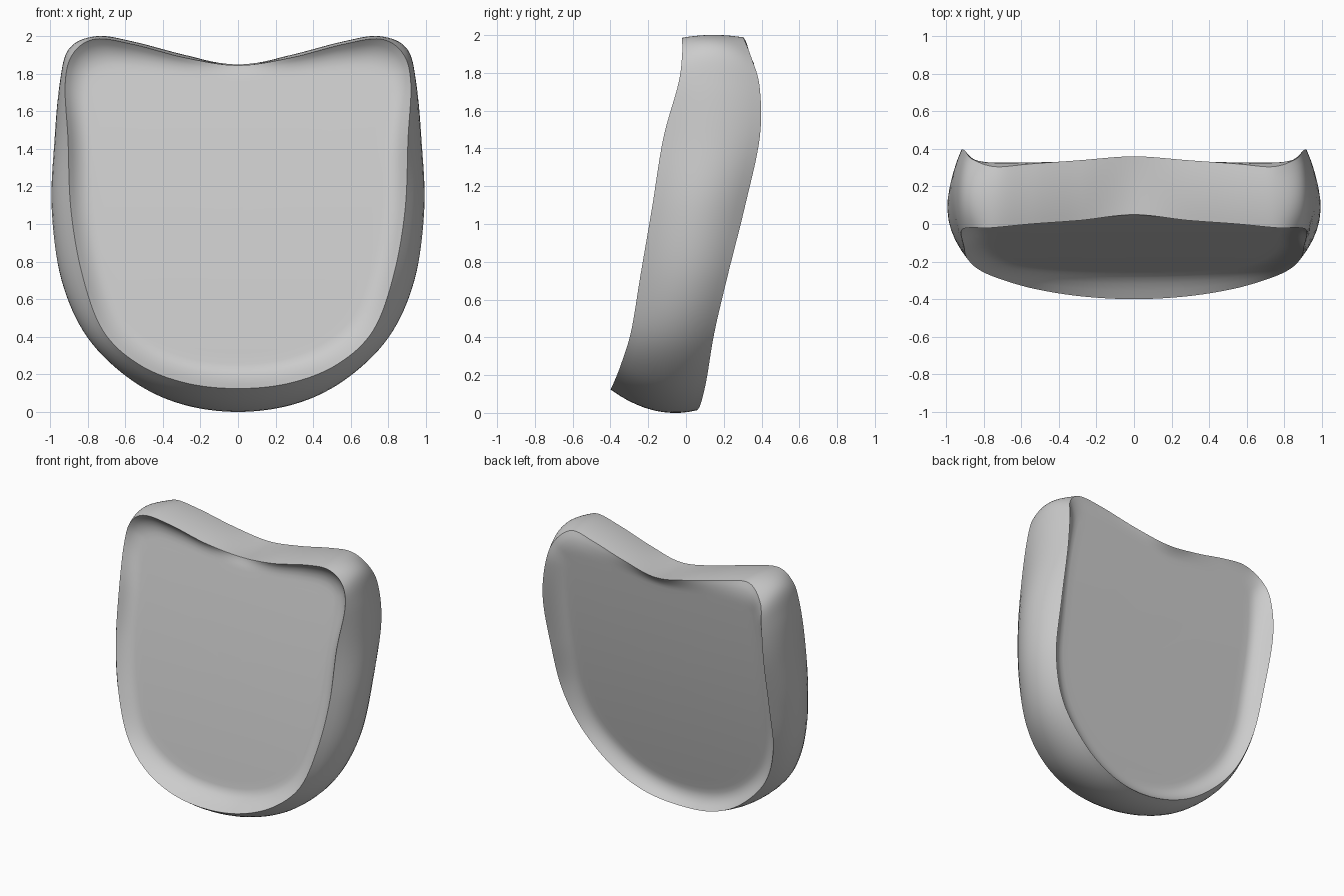
import bpy, bmesh
from mathutils import Vector

if "Cube" in bpy.data.objects:
    bpy.data.objects.remove(bpy.data.objects["Cube"])

# Half outline from bottom centre to top centre:
# widest (x, z) | front rim (x, y, z) | back rim (x, y, z)
ROWS = [
    (0.00, 0.00,  0.00, -0.40, 0.12,  0.00, 0.06, 0.01),
    (0.30, 0.04,  0.28, -0.385, 0.15,  0.28, 0.08, 0.05),
    (0.56, 0.16,  0.53, -0.345, 0.25,  0.53, 0.11, 0.18),
    (0.80, 0.39,  0.72, -0.29, 0.43,  0.76, 0.15, 0.42),
    (0.94, 0.70,  0.83, -0.24, 0.73,  0.88, 0.22, 0.72),
    (0.99, 1.08,  0.89, -0.18, 1.08,  0.91, 0.31, 1.08),
    (0.975, 1.45,  0.905, -0.12, 1.45,  0.92, 0.39, 1.45),
    (0.945, 1.74,  0.92, -0.04, 1.74,  0.90, 0.39, 1.72),
    (0.895, 1.925,  0.88, -0.02, 1.90,  0.86, 0.345, 1.88),
    (0.75, 1.995,  0.76, -0.02, 1.98,  0.74, 0.305, 1.98),
    (0.55, 1.965,  0.55, 0.00, 1.95,  0.55, 0.32, 1.955),
    (0.28, 1.895,  0.28, 0.02, 1.88,  0.28, 0.34, 1.89),
    (0.00, 1.84,  0.00, 0.05, 1.84,  0.00, 0.36, 1.845),
]
STEPS = 8


def mirror(loop):
    return loop + [Vector((-p.x, p.y, p.z)) for p in loop[-2:0:-1]]


def smooth(loop):
    """Closed Catmull-Rom through the control points."""
    out, n = [], len(loop)
    for i in range(n):
        a, b, c, d = (loop[(i + k) % n] for k in (-1, 0, 1, 2))
        for j in range(STEPS):
            t = j / STEPS
            out.append(0.5 * (2 * b + (c - a) * t + (2 * a - 5 * b + 4 * c - d) * t * t
                              + (3 * b - a - 3 * c + d) * t ** 3))
    return out


front = smooth(mirror([Vector(r[2:5]) for r in ROWS]))
back = smooth(mirror([Vector(r[5:8]) for r in ROWS]))
mid = smooth(mirror([Vector((r[0], r[3] * 0.4 + r[6] * 0.6, r[1])) for r in ROWS]))


def band(t):
    """Ring of the bulging side wall, t from front rim (0) to back rim (1)."""
    m = 0.6
    wf = (t - m) * (t - 1) / m
    wm = t * (t - 1) / (m * (m - 1))
    wb = t * (t - m) / (1 - m)
    return [f * wf + c * wm + b * wb for f, c, b in zip(front, mid, back)]


def parabola(p, q, r):
    """Panel depth y(z) through three (z, y) points."""
    def y(z):
        total = 0
        for a, b, c in ((p, q, r), (q, p, r), (r, p, q)):
            total += a[1] * (z - b[0]) * (z - c[0]) / ((a[0] - b[0]) * (a[0] - c[0]))
        return total
    return y


front_panel = parabola((0.3, -0.25), (1.05, -0.125), (1.8, 0.035))
back_panel = parabola((0.2, 0.02), (1.05, 0.20), (1.8, 0.32))
CZ = 1.05


def dish(rim, panel, sign):
    """Rings from the rim inwards: a wall that eases into the panel surface."""
    rings = []
    for s in (0.975, 0.95, 0.92, 0.89, 0.86, 0.8, 0.7, 0.55, 0.4, 0.25, 0.1):
        w = min(1, (1 - s) / 0.13)
        ease = 1 - (1 - w) ** 2
        ring = []
        for p in rim:
            # Top corners of the panel are cut down to a flat top
            top = p.z - w * 0.6 * max(0, p.z - 1.84)
            z = CZ + (top - CZ) * (s + 0.05 * w * s * (p.z > CZ) * (p.z - CZ))
            y = p.y + (panel(z) - p.y) * ease
            ring.append(Vector((p.x * s, y, z)))
        rings.append(ring)
    return rings


rings = dish(front, front_panel, 1)[::-1]
rings += [band(i / 10) for i in range(11)]
rings += dish(back, back_panel, -1)

# Loft the rings into one closed shell
bm = bmesh.new()
vr = [[bm.verts.new(p) for p in ring] for ring in rings]
n = len(front)
for a, b in zip(vr, vr[1:]):
    for i in range(n):
        j = (i + 1) % n
        bm.faces.new((a[i], a[j], b[j], b[i]))
for ring, panel in ((vr[0], front_panel), (vr[-1], back_panel)):
    c = bm.verts.new((0, panel(CZ), CZ))
    for i in range(n):
        bm.faces.new((ring[i], ring[(i + 1) % n], c))
bmesh.ops.recalc_face_normals(bm, faces=bm.faces)
# Rest on the ground
low = min(v.co.z for v in bm.verts)
bmesh.ops.translate(bm, verts=bm.verts, vec=(0, 0, -low))

mesh = bpy.data.meshes.new("cushion_shell")
bm.to_mesh(mesh)
bm.free()
shell = bpy.data.objects.new("cushion_shell", mesh)
bpy.context.collection.objects.link(shell)
bpy.context.view_layer.objects.active = shell
shell.select_set(True)
bpy.ops.object.shade_smooth_by_angle(angle=0.7)
